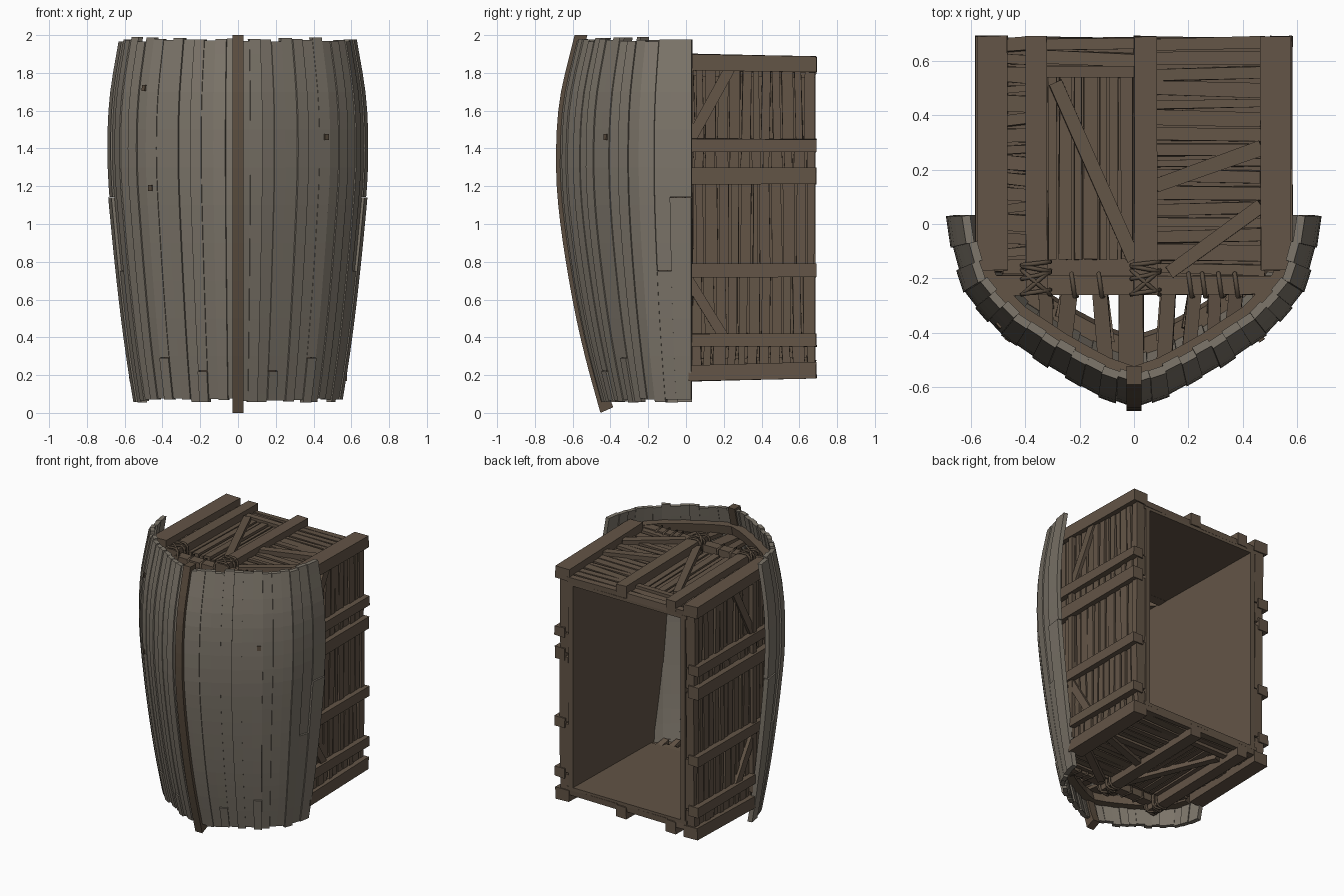
import bpy, bmesh, math, random
from mathutils import Vector

if "Cube" in bpy.data.objects:
    bpy.data.objects.remove(bpy.data.objects["Cube"])

random.seed(7)
ZC = 1.035  # mid height of the crate


def material(name, col):
    m = bpy.data.materials.new(name)
    m.diffuse_color = (*col, 1)
    m.use_nodes = True
    m.node_tree.nodes["Principled BSDF"].inputs["Base Color"].default_value = m.diffuse_color
    return m


GREY = material("weathered grey planks", (0.205, 0.18, 0.145))
BROWN = material("brown timber", (0.125, 0.09, 0.062))
DARK = material("dark keel timber", (0.105, 0.075, 0.05))
ROPE = material("rope", (0.10, 0.073, 0.05))


def finish(bm, name, mat, taper=False):
    if taper:  # roof and floor close in slightly towards the back
        for v in bm.verts:
            if abs(v.co.z - ZC) > 0.7:
                v.co.z = ZC + (v.co.z - ZC) * (1.01 - 0.03 * max(0, v.co.y))
    bmesh.ops.recalc_face_normals(bm, faces=bm.faces)
    me = bpy.data.meshes.new(name)
    bm.to_mesh(me)
    bm.free()
    me.materials.append(mat)
    ob = bpy.data.objects.new(name, me)
    bpy.context.collection.objects.link(ob)
    return ob


def loft(bm, rings):
    """Skin four-sided rings and cap both ends."""
    vs = [[bm.verts.new(p) for p in r] for r in rings]
    for a, b in zip(vs, vs[1:]):
        for i in range(4):
            j = (i + 1) % 4
            bm.faces.new((a[i], a[j], b[j], b[i]))
    bm.faces.new(vs[0][::-1])
    bm.faces.new(vs[-1])


def beam(bm, a, b, w, h, up, jit=0.003):
    """Timber from a to b, width w, with height h along up (a, b on the base)."""
    a, b, up = Vector(a), Vector(b), Vector(up)
    side = (b - a).cross(up).normalized() * w / 2

    def j():
        return Vector([random.uniform(-jit, jit) for _ in range(3)])
    loft(bm, [[p - side + j(), p + side + j(), p + side + up * h + j(),
               p - side + up * h + j()] for p in (a, b)])


def cuts(lo, hi, step):
    n = max(1, round((hi - lo) / step))
    c = [lo + (hi - lo) * (i + (random.uniform(-.2, .2) if 0 < i < n else 0)) / n
         for i in range(n + 1)]
    return list(zip(c, c[1:]))


# ---------- hull shape: height, half width, keel line ----------
LEV = [(0.0, .527, -.435), (.3, .575, -.517), (.6, .614, -.583), (1.0, .656, -.647),
       (1.3, .679, -.67), (1.65, .671, -.652), (2.0, .616, -.572)]
PLAN = [(0, 1), (.2, .93), (.45, .79), (.72, .61), (.9, .41), (.97, .2), (1, 0)]


def level(z):
    """Smooth (Hermite) half width and keel line at height z."""
    i = max(k for k in range(len(LEV) - 1) if LEV[k][0] <= z)
    p, q = LEV[i], LEV[i + 1]
    a, b = LEV[max(i - 1, 0)], LEV[min(i + 2, len(LEV) - 1)]
    d = q[0] - p[0]
    f = (z - p[0]) / d
    out = []
    for k in (1, 2):
        m0 = (q[k] - a[k]) / (q[0] - a[0]) * d
        m1 = (b[k] - p[k]) / (b[0] - p[0]) * d
        out.append((2*f**3 - 3*f*f + 1) * p[k] + (f**3 - 2*f*f + f) * m0
                   + (3*f*f - 2*f**3) * q[k] + (f**3 - f*f) * m1)
    return out


def hull(z, t):
    """Point on the hull at height z; t runs from the keel (0) to the rear edge (1)."""
    w, yk = level(z)
    ln = [math.dist(p, q) for p, q in zip(PLAN, PLAN[1:])]
    d = t * sum(ln)
    for i, s in enumerate(ln):
        if d <= s or i == len(ln) - 1:
            f = d / s
            u = PLAN[i][0] + f * (PLAN[i + 1][0] - PLAN[i][0])
            v = PLAN[i][1] + f * (PLAN[i + 1][1] - PLAN[i][1])
            return Vector((u * w, .03 + v * (yk - .03), z))
        d -= s


def hull_y(x, z):
    return next((p.y for p in (hull(z, k / 100) for k in range(101)) if p.x >= x), 0)


def strip(bm, t0, t1, z0, z1, off, thick, sx):
    zs = [z0] + [k / 10 for k in range(21) if z0 + .03 < k / 10 < z1 - .03] + [z1]
    rings = []
    for z in zs:
        p, q = hull(z, t0), hull(z, t1)
        n = Vector((q.y - p.y, p.x - q.x, 0)).normalized()
        r = [p + n * off, q + n * off, q + n * (off - thick), p + n * (off - thick)]
        rings.append([(c.x * sx, c.y, c.z) for c in r])
    loft(bm, rings)


# ---------- hull planks ----------
TB = [0, .065, .13, .20, .265, .335, .40, .47, .535, .60, .665, .73, .81, .89, 1]
for sx, nm in ((1, "right"), (-1, "left")):
    bm = bmesh.new()
    for i, (a, b) in enumerate(zip(TB, TB[1:])):
        z0, z1 = .065 + random.uniform(-.01, .015), 1.98 + random.uniform(-.015, .01)
        off = .003 + (i % 2) * .007 + random.uniform(0, .004)
        joint = {3: .22, 7: .29, 12: .75, 13: 1.14}.get(i)
        if joint:  # butt joint between two lengths
            strip(bm, a, b, z0, joint, off + .005, .034, sx)
            strip(bm, a, b, joint + .004, z1, off - .002, .03, sx)
        else:
            strip(bm, a, b, z0, z1, off, .03, sx)
    finish(bm, "hull_planks_" + nm, GREY)

# ---------- keel ----------
bm = bmesh.new()
rings = []
for k in range(21):
    z = k / 10
    yk = level(z)[1]
    zz = .03 if k == 0 else z
    rings.append([(-.028, yk - .018, z), (.028, yk - .018, z),
                  (.028, yk + .05, zz), (-.028, yk + .05, zz)])
loft(bm, rings)
finish(bm, "keel", DARK)

# ---------- curved ribs inside the hull ----------
bm = bmesh.new()
for z in (1.83, .24):
    for sx in (1, -1):
        for a, b in zip(TB[:-2], TB[1:]):
            strip(bm, a, b, z - .035, z + .035, -.018, .06, sx)
finish(bm, "hull_ribs", BROWN)

# ---------- crate lining: walls that run forward to the hull, roof and floor ----------
bm = bmesh.new()
for s in (1, -1):
    rings = []
    for k in range(17):
        z = .275 + k * .095
        rings.append([(s * x, y, z) for x, y in
                      ((.435, hull_y(.435, z) + .02), (.47, hull_y(.47, z) + .02),
                       (.47, .685), (.435, .685))])
    loft(bm, rings)
    beam(bm, (0, -.22, ZC + s * .745), (0, .685, ZC + s * .745), .97, .025, (0, 0, s), 0)
finish(bm, "crate_lining", BROWN, True)

# ---------- side walls ----------
bands = [(.28, .35), (.42, .72), (.79, 1.21), (1.30, 1.38), (1.45, 1.81)]
for s, nm in ((1, "right"), (-1, "left")):
    up = (s, 0, 0)
    bm = bmesh.new()
    for lo, hi in bands:
        for a, b in cuts(-.03 if lo < .7 else -.18, .685, .058):
            y = (a + b) / 2
            t = random.uniform(-.005, .005)
            beam(bm, (s * .475, y - t, lo - .03), (s * .475, y + t, hi + .03), b - a - .011,
                 .062 + random.uniform(0, .012), up, .003)
    finish(bm, "side_planks_" + nm, BROWN)
    bm = bmesh.new()
    for lo, hi, y0 in ((.35, .42, .015), (.72, .79, -.1), (1.21, 1.30, -.15),
                       (1.38, 1.45, -.15)):
        beam(bm, (s * .5, y0, (lo + hi) / 2), (s * .5, .69, (lo + hi) / 2),
             hi - lo, .082, up)
    # diagonal braces and front post
    for a, b in (((.02, 1.44), (.23, 1.82)), ((-.01, .74), (.2, .4))):
        beam(bm, (s * .52, *a), (s * .52, *b), .055, .043, up)
    beam(bm, (s * .5, .015, .28), (s * .5, .015, 1.86), .04, .068, up)
    finish(bm, "side_battens_" + nm, BROWN)

# ---------- roof and floor ----------
for s, nm in ((1, "roof"), (-1, "floor")):
    up = (0, 0, s)

    def Z(h):
        return ZC + s * h
    bm = bmesh.new()
    for x0, x1, y0, y1 in ((-.47, -.40, -.19, .69), (.085, .47, -.19, .69),
                           (-.32, 0, .58, .69)):
        for a, b in cuts(y0, y1, .055):
            y = (a + b) / 2
            t = random.uniform(-.006, .006)
            beam(bm, (x0 - .01, y - t, Z(.765)), (x1 + .01, y + t, Z(.765)), b - a - .011,
                 .035 + random.uniform(0, .012), up, .003)
    for a, b in cuts(-.32, 0, .048):
        x = (a + b) / 2
        beam(bm, (x, -.13, Z(.765)), (x, .55, Z(.765)), b - a - .01,
             .035 + random.uniform(0, .01), up)
    finish(bm, nm + "_planks", BROWN, True)

    bm = bmesh.new()
    # long beams, front and rear cross beams
    ye = -.17 if s > 0 else .015
    for x0, x1, y0 in ((-.575, -.465, ye), (-.40, -.32, -.26), (0, .085, -.26),
                       (.465, .575, ye)):
        beam(bm, ((x0 + x1) / 2, y0, Z(.775)), ((x0 + x1) / 2, .69, Z(.775)),
             x1 - x0, .085, up)
    xe = .52 if s > 0 else .40
    beam(bm, (-xe, -.225, Z(.745)), (xe, -.225, Z(.745)), .07, .075, up)
    beam(bm, (-.33, .56, Z(.77)), (.01, .56, Z(.77)), .045, .055, up)
    # diagonal braces
    for a, b in (((-.29, .52), (0, -.13)), ((.08, .14), (.47, .28)),
                 ((.13, -.18), (.47, .07))):
        beam(bm, (*a, Z(.795)), (*b, Z(.795)), .052, .04, up)
    finish(bm, nm + "_beams", BROWN, True)

    # slats reaching forward to the hull
    bm = bmesh.new()
    for xa, xb, w in ((-.33, -.32, .05), (-.23, -.26, .06), (-.13, -.1, .055),
                      (-.01, -.01, .09), (.13, .11, .055), (.23, .2, .05),
                      (.3, .29, .045), (.38, .36, .05)):
        yb = hull_y(abs(xb) + w / 2, Z(.73)) + .035
        if yb < -.24:
            beam(bm, (xa, -.2, Z(.765)), (xb, yb, Z(.73)), w, .03, up)
    finish(bm, nm + "_front_slats", BROWN)

    # rope lashings round the beam joints
    cu = bpy.data.curves.new(nm + "_rope_lashing", "CURVE")
    cu.dimensions = "3D"
    cu.bevel_depth = .008
    cu.bevel_resolution = 1

    def loop(c, rx, rz, skew):
        sp = cu.splines.new("POLY")
        sp.points.add(11)
        sp.use_cyclic_u = True
        for k, p in enumerate(sp.points):
            t = k * math.tau / 12
            x, z = math.cos(t), math.sin(t)
            m = max(abs(x), abs(z)) ** .7
            p.co = (c[0] + rx * x / m, c[1] + skew * x / m, c[2] + rz * z / m, 1)
    for x in (-.36, .0425):
        for y, sk in ((-.145, .006), (-.165, -.01), (-.19, .012), (-.215, .045),
                      (-.215, -.045), (-.25, .008)):
            loop((x, y, Z(.82)), .052, .056, sk)
    # thin lashings that hold the slats to the cross beam
    for x in (-.23, -.13, .2, .25, .31, .37):
        sp = cu.splines.new("POLY")
        sp.points.add(3)
        sp.use_cyclic_u = True
        for p, (dx, y, h) in zip(sp.points, ((0, -.18, .828), (.012, -.268, .828),
                                             (.02, -.268, .76), (0, -.18, .76))):
            p.co = (x + dx, y, Z(h), 1)
    cu.materials.append(ROPE)
    bpy.context.collection.objects.link(bpy.data.objects.new(cu.name, cu))

# ---------- small knots in the hull planks ----------
bm = bmesh.new()
for sx, t, z in ((-1, .51, 1.19), (1, .51, 1.46), (-1, .56, 1.72)):
    strip(bm, t - .012, t + .012, z - .016, z + .016, .017, .009, sx)
finish(bm, "plank_knots", DARK)
